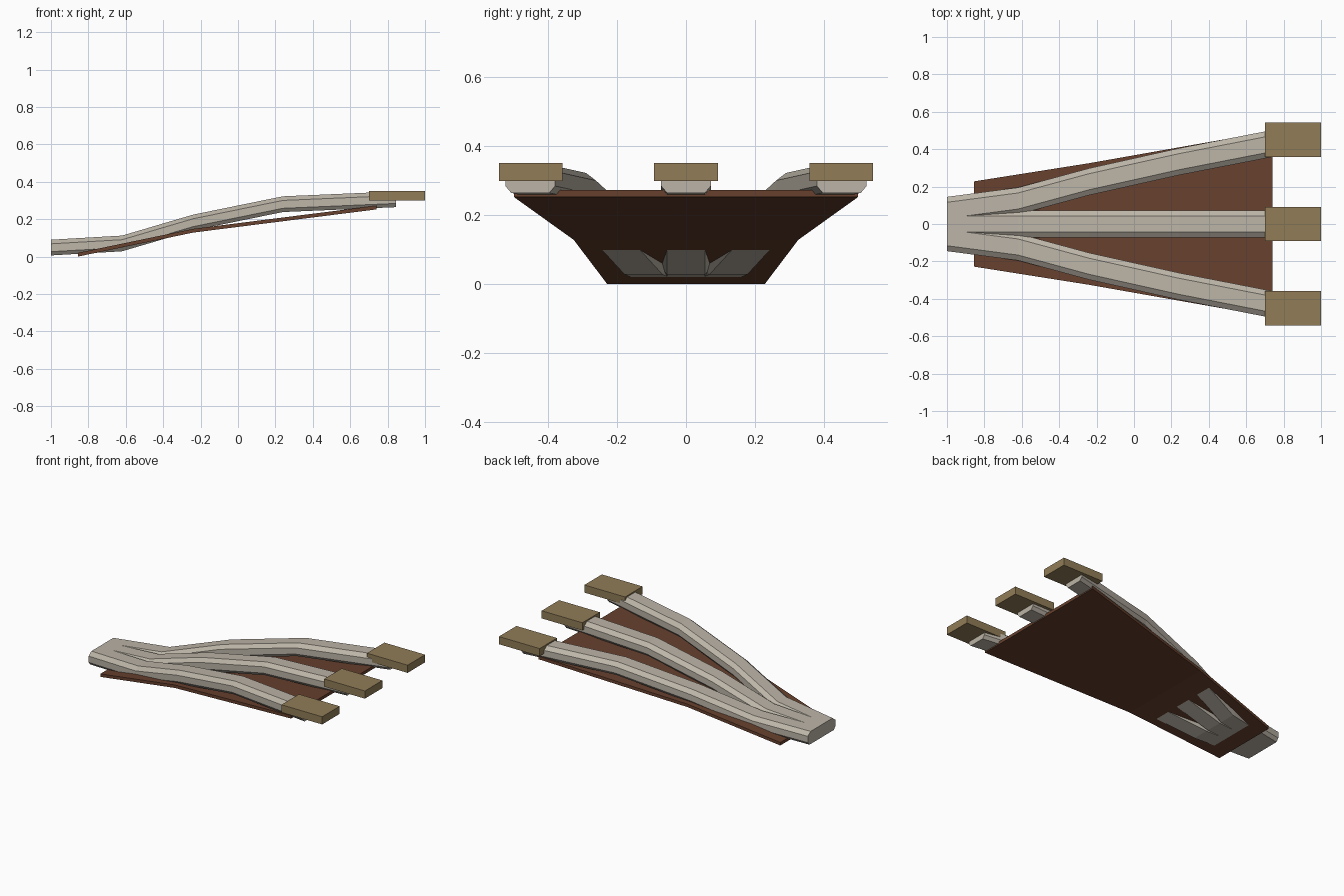
import bpy, bmesh

if "Cube" in bpy.data.objects:
    bpy.data.objects.remove(bpy.data.objects["Cube"])

def material(name, rgb):
    m = bpy.data.materials.new(name)
    m.diffuse_color = (*rgb, 1)
    m.use_nodes = True
    m.node_tree.nodes["Principled BSDF"].inputs["Base Color"].default_value = m.diffuse_color
    return m

bone = material("pale_bone", (0.50, 0.455, 0.385))
tan = material("tan_claw", (0.285, 0.205, 0.095))
brown = material("brown_web", (0.135, 0.052, 0.027))

def loft(name, rings, mat):
    """Closed solid through a list of equal-length rings of points."""
    bm = bmesh.new()
    vs = [[bm.verts.new(p) for p in ring] for ring in rings]
    n = len(rings[0])
    for a, b in zip(vs, vs[1:]):
        for i in range(n):
            j = (i + 1) % n
            bm.faces.new((a[i], a[j], b[j], b[i]))
    bm.faces.new(vs[0][::-1])
    bm.faces.new(vs[-1])
    bmesh.ops.recalc_face_normals(bm, faces=bm.faces[:])
    me = bpy.data.meshes.new(name)
    bm.to_mesh(me)
    bm.free()
    me.materials.append(mat)
    ob = bpy.data.objects.new(name, me)
    bpy.context.collection.objects.link(ob)
    return ob

# Toe bones: eight-sided section swept along a bent path (x, side offset, z)
SECTION = [(-.043, .042), (.043, .042), (.072, .02), (.072, -.022),
           (.055, -.042), (-.055, -.042), (-.072, -.022), (-.072, .02)]
PATH = [(-1, .073, .048), (-.62, .123, .07), (-.24, .226, .182),
        (.24, .333, .28), (.845, .451, .306)]

def toe(name, side):
    return loft(name, [[(x, side * y + sy, z + sz) for sy, sz in SECTION]
                       for x, y, z in PATH], bone)

toes = toe("toe_bones", 0)
for side, name in ((1, "left_toe_bone"), (-1, "right_toe_bone")):
    other = toe(name, side)
    mod = toes.modifiers.new(name, 'BOOLEAN')
    mod.operation = 'UNION'
    mod.solver = 'EXACT'
    mod.object = other
    other.hide_render = True
    other.hide_viewport = True

# Web stretched under the toes
WEB = [(-.855, .228, .01), (-.24, .325, .138), (.74, .498, .262)]
loft("web", [[(x, -w, z - .01), (x, w, z - .01), (x, w, z + .01), (x, -w, z + .01)]
             for x, w, z in WEB], brown)

# Claw blocks at the toe tips
for name, y in (("left_claw", .45), ("middle_claw", 0), ("right_claw", -.45)):
    loft(name, [[(x, y - .092, .299), (x, y + .092, .299),
                 (x, y + .092, .35), (x, y - .092, .35)] for x in (.7, 1)], tan)
